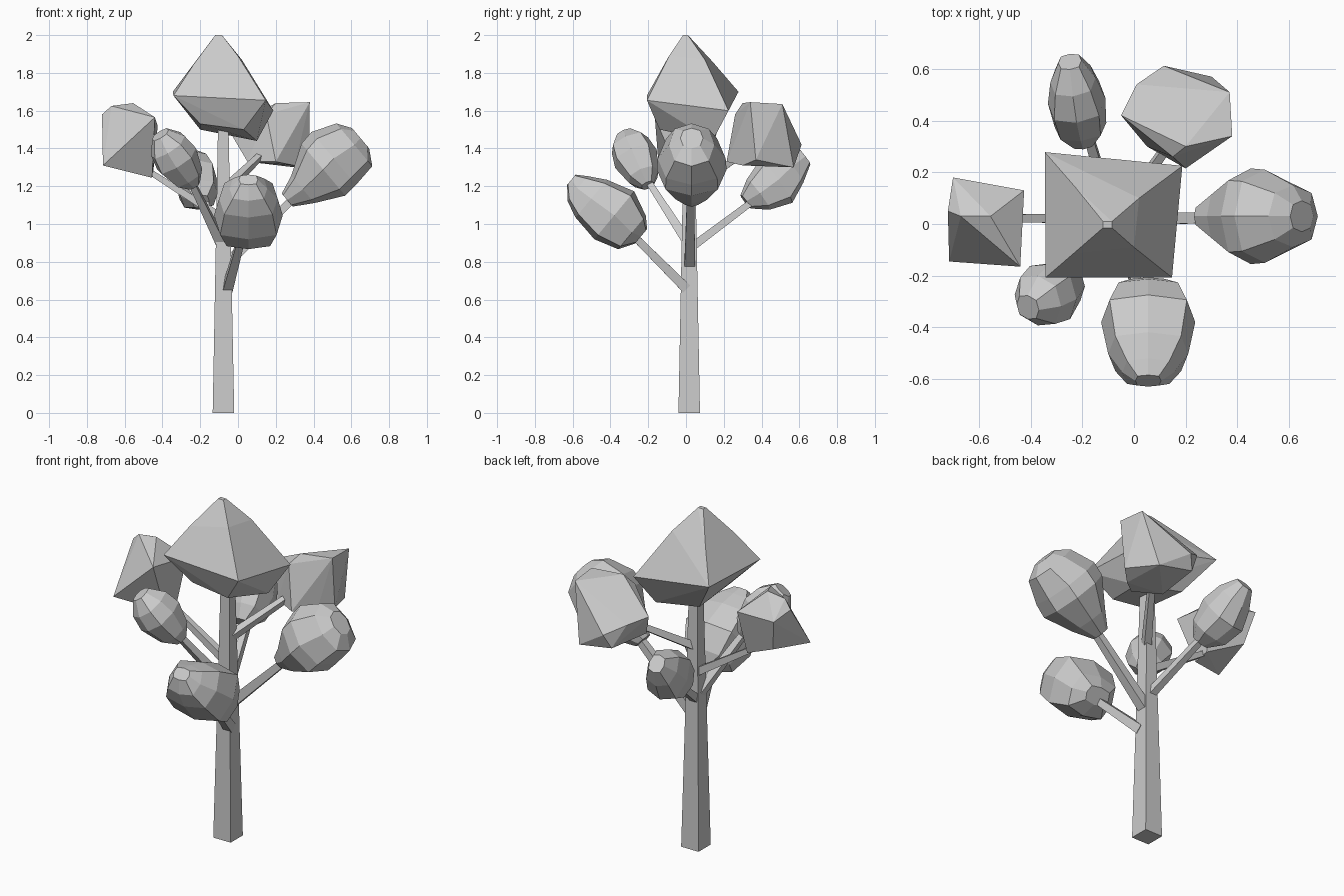
import bpy, bmesh
from mathutils import Vector

SQUARE = [(1, 1), (-1, 1), (-1, -1), (1, -1)]


def octagon(k):
    return [(1, 0), (k, k), (0, 1), (-k, k), (-1, 0), (-k, -k), (0, -1), (k, -k)]


def finish(name, bm):
    bmesh.ops.recalc_face_normals(bm, faces=bm.faces)
    mesh = bpy.data.meshes.new(name)
    bm.to_mesh(mesh)
    bm.free()
    obj = bpy.data.objects.new(name, mesh)
    bpy.context.collection.objects.link(obj)
    return obj


def loft(name, centre, axis, side, rings, shape):
    """Flat-faced loft; each ring is (distance, half width u, half width v, shift v)."""
    c, a, s = Vector(centre), Vector(axis).normalized(), Vector(side)
    u = (s - a * s.dot(a)).normalized()
    v = a.cross(u)
    bm = bmesh.new()
    loops = [[bm.verts.new(c + a * t + u * (p * ru) + v * (q * rv + dv)) for p, q in shape]
             for t, ru, rv, dv in rings]
    n = len(shape)
    for lo, hi in zip(loops, loops[1:]):
        for i in range(n):
            j = (i + 1) % n
            bm.faces.new((lo[i], lo[j], hi[j], hi[i]))
    bm.faces.new(loops[0][::-1])
    bm.faces.new(loops[-1])
    return finish(name, bm)


def beam(name, start, end, r0, r1, side):
    d = Vector(end) - Vector(start)
    return loft(name, start, d, side, [(0, r0, r0, 0), (d.length, r1, r1, 0)], SQUARE)


def hull(name, points):
    bm = bmesh.new()
    for p in points:
        bm.verts.new(p)
    res = bmesh.ops.convex_hull(bm, input=bm.verts)
    loose = [g for g in res["geom_interior"] if isinstance(g, bmesh.types.BMVert)]
    bmesh.ops.delete(bm, geom=loose, context='VERTS')
    bmesh.ops.dissolve_limit(bm, angle_limit=0.07, verts=bm.verts, edges=bm.edges)
    return finish(name, bm)


X, Y = (1, 0, 0), (0, 1, 0)

# Trunk and branches
beam("trunk", (-.077, .017, 0), (-.078, .017, 1.56), .057, .027, X)
beam("branch_front", (-.055, -.0, .66), (.03, -.31, .97), .026, .018, X)
beam("branch_right", (-.06, .02, .79), (.36, .025, 1.2), .028, .018, Y)
beam("branch_back_left", (-.08, .02, .87), (-.2, .42, 1.17), .022, .016, X)
beam("branch_front_left", (-.09, .01, .9), (-.26, -.215, 1.25), .025, .016, X)
beam("branch_left", (-.08, .022, 1.03), (-.52, .022, 1.31), .022, .014, Y)
beam("branch_back_right", (-.07, .02, 1.18), (.15, .33, 1.39), .022, .015, X)

# Pyramid-like crown on top
hull("crown_foliage", [
    (-.12, -.015, 2), (-.085, -.015, 2), (-.085, .01, 2), (-.12, .01, 2),
    (-.235, -.115, 1.845), (.0, -.09, 1.89), (.02, .1, 1.87), (-.225, .14, 1.86),
    (-.342, -.207, 1.68), (.147, -.207, 1.655), (.187, .225, 1.6), (-.345, .278, 1.7),
    (-.2, -.14, 1.53), (.03, -.14, 1.5), (.1, .14, 1.44), (-.2, .16, 1.5)])

# Boxy clumps at left and back right
hull("left_foliage", [
    (-.7, .18, 1.55), (-.72, .05, 1.58), (-.67, .03, 1.625), (-.555, .03, 1.64),
    (-.44, -.165, 1.565), (-.425, .13, 1.52), (-.715, -.145, 1.31), (-.455, -.03, 1.245),
    (-.45, .07, 1.26), (-.565, -.14, 1.42), (-.66, .13, 1.36)])
hull("back_right_foliage", [
    (.38, .34, 1.645), (.37, .51, 1.635), (.2, .3, 1.64), (.15, .26, 1.58),
    (.115, .612, 1.42), (-.05, .42, 1.5), (.01, .54, 1.48), (.2, .215, 1.33),
    (.05, .3, 1.33), (.3, .57, 1.3), (.08, .58, 1.34), (.375, .37, 1.34), (.3, .3, 1.31)])

# Rounded clumps at the other branch ends
loft("right_foliage", (.49, .03, 1.32), (.765, 0, .644), Y,
     [(-.3, .045, .045, 0), (-.2, .11, .095, -.01), (-.05, .185, .18, 0),
      (.03, .18, .183, .01), (.16, .12, .148, -.005), (.208, .06, .07, 0)], octagon(.75))
loft("front_foliage", (.055, -.42, 1.06), (0, -.77, .64), X,
     [(-.22, .075, .05, .02), (-.17, .14, .115, .005), (-.04, .182, .165, .015),
      (.11, .155, .13, .005), (.2, .1, .085, 0), (.255, .05, .035, .015)], octagon(.82))
loft("front_left_foliage", (-.325, -.265, 1.345), (-.18, -.12, .27), X,
     [(-.18, .035, .035, 0), (-.12, .085, .085, 0), (0, .12, .12, 0),
      (.09, .105, .105, 0), (.165, .05, .05, 0)], octagon(.76))
loft("back_left_foliage", (-.222, .47, 1.235), (-.13, .79, .6), X,
     [(-.195, .045, .045, 0), (-.12, .1, .1, .01), (0, .112, .142, .012),
      (.11, .088, .105, 0), (.2, .045, .05, 0)], octagon(.78))
